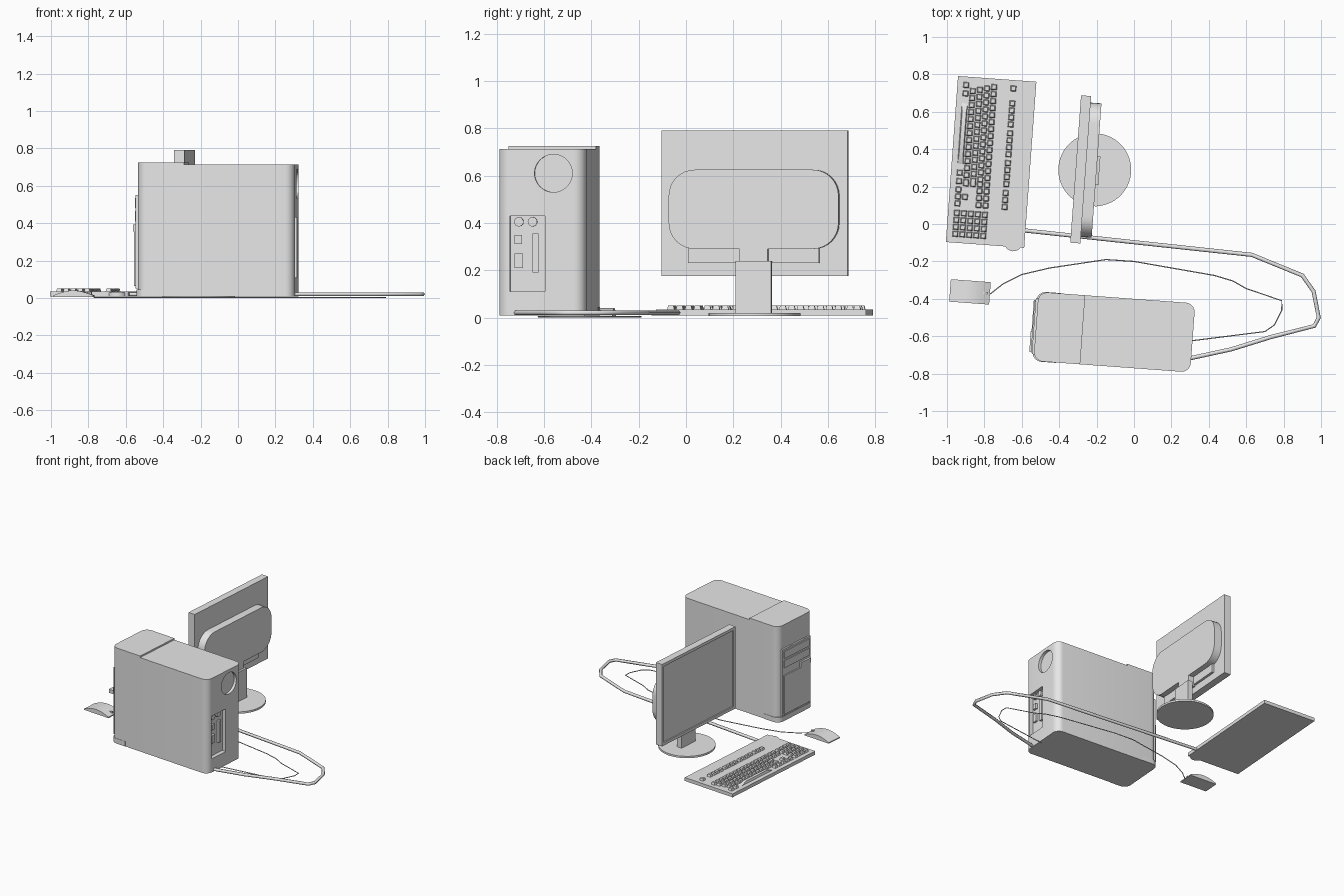
import bpy, bmesh
from math import pi, sin, cos, radians
from mathutils import Matrix, Vector

cube = bpy.data.objects.get("Cube")
if cube:
    bpy.data.objects.remove(cube)

TILT = radians(-4.2)
TOWER, MONITOR, KEYBOARD, MOUSE = (-0.105, -0.578), (-0.285, 0.292), (-0.764, 0.332), (-0.877, -0.363)
made = []

grey = bpy.data.materials.new("plain grey")
grey.use_nodes = True
grey.diffuse_color = (0.8, 0.8, 0.8, 1)
grey.node_tree.nodes["Principled BSDF"].inputs["Base Color"].default_value = (0.8, 0.8, 0.8, 1)


def finish(name, bm, place):
    """Turn a bmesh into an object at a tilted desk position."""
    bmesh.ops.recalc_face_normals(bm, faces=bm.faces)
    mesh = bpy.data.meshes.new(name)
    bm.to_mesh(mesh)
    bm.free()
    mesh.materials.append(grey)
    ob = bpy.data.objects.new(name, mesh)
    bpy.context.collection.objects.link(ob)
    ob.location = (*place, 0)
    ob.rotation_euler.z = TILT
    made.append(ob)
    return ob


def rounded(a0, a1, b0, b1, radii=(0, 0, 0, 0), steps=8):
    """Rectangle outline; radii run counter-clockwise from the (max, max) corner."""
    pts = []
    corners = ((a1, b1, -1, -1), (a0, b1, 1, -1), (a0, b0, 1, 1), (a1, b0, -1, 1))
    for k, ((a, b, sa, sb), r) in enumerate(zip(corners, radii)):
        if not r:
            pts.append((a, b))
            continue
        for i in range(steps + 1):
            t = (k + i / steps) * pi / 2
            pts.append((a + sa * r + r * cos(t), b + sb * r + r * sin(t)))
    return pts


def circle(a, b, r, n=48):
    return [(a + r * cos(2 * pi * i / n), b + r * sin(2 * pi * i / n)) for i in range(n)]


def prism(name, outline, lo, hi, axis, place):
    """Extrude an outline: axis Z uses (x, y), X uses (y, z), Y uses (x, z)."""
    put = {"Z": lambda a, b, h: (a, b, h), "X": lambda a, b, h: (h, a, b),
           "Y": lambda a, b, h: (a, h, b)}[axis]
    bm = bmesh.new()
    low = [bm.verts.new(put(a, b, lo)) for a, b in outline]
    high = [bm.verts.new(put(a, b, hi)) for a, b in outline]
    bm.faces.new(low)
    bm.faces.new(high)
    for i in range(len(low)):
        j = (i + 1) % len(low)
        bm.faces.new((low[i], low[j], high[j], high[i]))
    return finish(name, bm, place)


def box(name, x, y, z, place):
    return prism(name, rounded(*x, *y), *z, "Z", place)


def cut(target, cutter):
    made.remove(cutter)
    cutter.hide_render = True
    cutter.hide_set(True)
    mod = target.modifiers.new("recess", "BOOLEAN")
    mod.object = cutter
    mod.solver = "EXACT"
    bpy.context.view_layer.objects.active = target
    bpy.ops.object.modifier_apply(modifier=mod.name)
    bpy.data.objects.remove(cutter)


# Tower case with a raised front cap
case = prism("tower_case", rounded(-0.42, 0.42, -0.185, 0.185, (0.05,) * 4), 0.008, 0.713, "Z", TOWER)
prism("tower_front_cap", rounded(-0.42, -0.17, -0.185, 0.185, (0, 0.05, 0.05, 0)), 0.712, 0.725, "Z", TOWER)

# Recessed fan opening and port bay at the rear
cut(case, prism("fan_cutter", circle(0.048, 0.61, 0.08), 0.4, 0.5, "X", TOWER))
cut(case, box("bay_cutter", (0.39, 0.5), (-0.137, 0.013), (0.11, 0.43), TOWER))
for i, y in enumerate((-0.1, -0.042)):
    prism(f"round_port_{i}", circle(y, 0.405, 0.02, 16), 0.385, 0.405, "X", TOWER)
for i, (y, z) in enumerate((((-0.117, -0.087), (0.31, 0.35)), ((-0.117, -0.082), (0.21, 0.27)),
                            ((-0.042, -0.017), (0.19, 0.355)))):
    box(f"port_{i}", (0.385, 0.405), y, z, TOWER)

# Tower front: fascia, drives, door, handle and foot lip
box("front_fascia", (-0.432, -0.41), (-0.15, 0.15), (0.05, 0.55), TOWER)
for i, z in enumerate((0.41, 0.48)):
    box(f"drive_tray_{i}", (-0.438, -0.42), (-0.135, 0.135), (z, z + 0.055), TOWER)
box("front_door", (-0.442, -0.42), (-0.14, 0.14), (0.065, 0.355), TOWER)
box("door_handle", (-0.446, -0.42), (-0.14, -0.03), (0.355, 0.392), TOWER)
prism("foot_lip", rounded(-0.428, -0.3, -0.187, 0.187, (0, 0.05, 0.05, 0)), 0.008, 0.045, "Z", TOWER)

# Monitor panel with an inset screen facing -x
panel = box("monitor_panel", (-0.027, 0.027), (-0.395, 0.395), (0.175, 0.79), MONITOR)
cut(panel, box("screen_cutter", (-0.1, -0.018), (-0.373, 0.373), (0.197, 0.768), MONITOR))
prism("monitor_back", rounded(-0.36, 0.36, 0.29, 0.625, (0.11,) * 4), 0.02, 0.085, "X", MONITOR)
box("monitor_back_strip", (0.02, 0.045), (-0.28, 0.275), (0.23, 0.295), MONITOR)
box("stand_hinge", (0.03, 0.085), (-0.06, 0.06), (0.22, 0.295), MONITOR)
box("stand_neck", (0.062, 0.1), (-0.076, 0.076), (0.012, 0.24), MONITOR)
prism("stand_base", circle(0.075, 0.003, 0.195), 0.006, 0.02, "Z", MONITOR)

# Keyboard body and cable boss
box("keyboard_body", (-0.21, 0.21), (-0.445, 0.445), (0.008, 0.034), KEYBOARD)
prism("keyboard_cable_boss", circle(0.15, -0.418, 0.05, 24), 0.008, 0.03, "Z", KEYBOARD)

# Keys are tapered blocks gathered in one mesh
keys = bmesh.new()


def key(x, y, w=0.031, d=0.031):
    spot = Matrix.Translation((x, y, 0.042)) @ Matrix.Diagonal((w, d, 0.018, 1))
    new = bmesh.ops.create_cube(keys, size=1, matrix=spot)["verts"]
    for v in new:
        if v.co.z > 0.045:
            v.co.x = x + (v.co.x - x) * 0.7
            v.co.y = y + (v.co.y - y) * 0.7


P = 0.0375
for row in range(5):
    x = -0.163 + row * P
    if row == 0:  # bottom row with a long space bar
        for y in (0.4, 0.355, -0.07, -0.115):
            key(x, y)
        key(x, 0.14, d=0.33)
    else:
        first = 0.4 - (4 - row) * 0.01
        for col in range(14):
            key(x, first - col * P)
        key(x, -0.125, d=0.03)
    for col in range(4):  # number pad
        key(x, -0.285 - col * P)
for row in range(2):  # navigation cluster
    for col in range(3):
        key(-0.05 + row * P, -0.16 - col * P)
for x, y in ((-0.163, -0.16), (-0.163, -0.197), (-0.163, -0.234), (-0.126, -0.197)):
    key(x, y)
for start, count in ((0.4, 1), (0.32, 4), (0.16, 4), (0.0, 4), (-0.16, 3)):  # function row
    for col in range(count):
        key(0.09, start - col * P)
finish("keys", keys, KEYBOARD)

# Mouse: arched shell with a small wheel
arch = [(-0.107 + 0.214 * i / 12, 0.014 + 0.026 * sin(pi * i / 12)) for i in range(13)]
prism("mouse_shell", [(0.107, 0.006), (-0.107, 0.006)] + arch, -0.06, 0.06, "Y", MOUSE)
box("mouse_wheel", (0.07, 0.095), (-0.006, 0.006), (0.015, 0.031), MOUSE)


# Cables lying on the desk
def cable(name, points, radius, z):
    curve = bpy.data.curves.new(name, "CURVE")
    curve.dimensions = "3D"
    curve.bevel_depth = radius
    curve.bevel_resolution = 1
    curve.use_fill_caps = True
    spline = curve.splines.new("POLY")
    spline.points.add(len(points) - 1)
    for p, (x, y) in zip(spline.points, points):
        p.co = (x, y, z, 1)
    curve.materials.append(grey)
    ob = bpy.data.objects.new(name, curve)
    bpy.context.collection.objects.link(ob)
    bpy.ops.object.select_all(action="DESELECT")
    ob.select_set(True)
    bpy.context.view_layer.objects.active = ob
    bpy.ops.object.convert(target="MESH")


cable("keyboard_cable", [(-0.6, -0.033), (0.63, -0.165), (0.9, -0.275), (0.96, -0.36), (0.988, -0.5),
                         (0.965, -0.545), (0.73, -0.605), (0.52, -0.67), (0.29, -0.72)], 0.011, 0.02)
cable("mouse_cable", [(-0.77, -0.375), (-0.7, -0.32), (-0.6, -0.27), (-0.45, -0.235), (-0.15, -0.19),
                      (0, -0.2), (0.43, -0.275), (0.53, -0.305), (0.6, -0.345), (0.79, -0.41), (0.79, -0.46),
                      (0.75, -0.54), (0.7, -0.575), (0.3, -0.625)], 0.003, 0.003)

# Smooth the rounded parts, keep the edges crisp
bpy.ops.object.select_all(action="DESELECT")
for ob in made:
    ob.select_set(True)
bpy.context.view_layer.objects.active = made[0]
bpy.ops.object.shade_smooth_by_angle(angle=radians(30))
